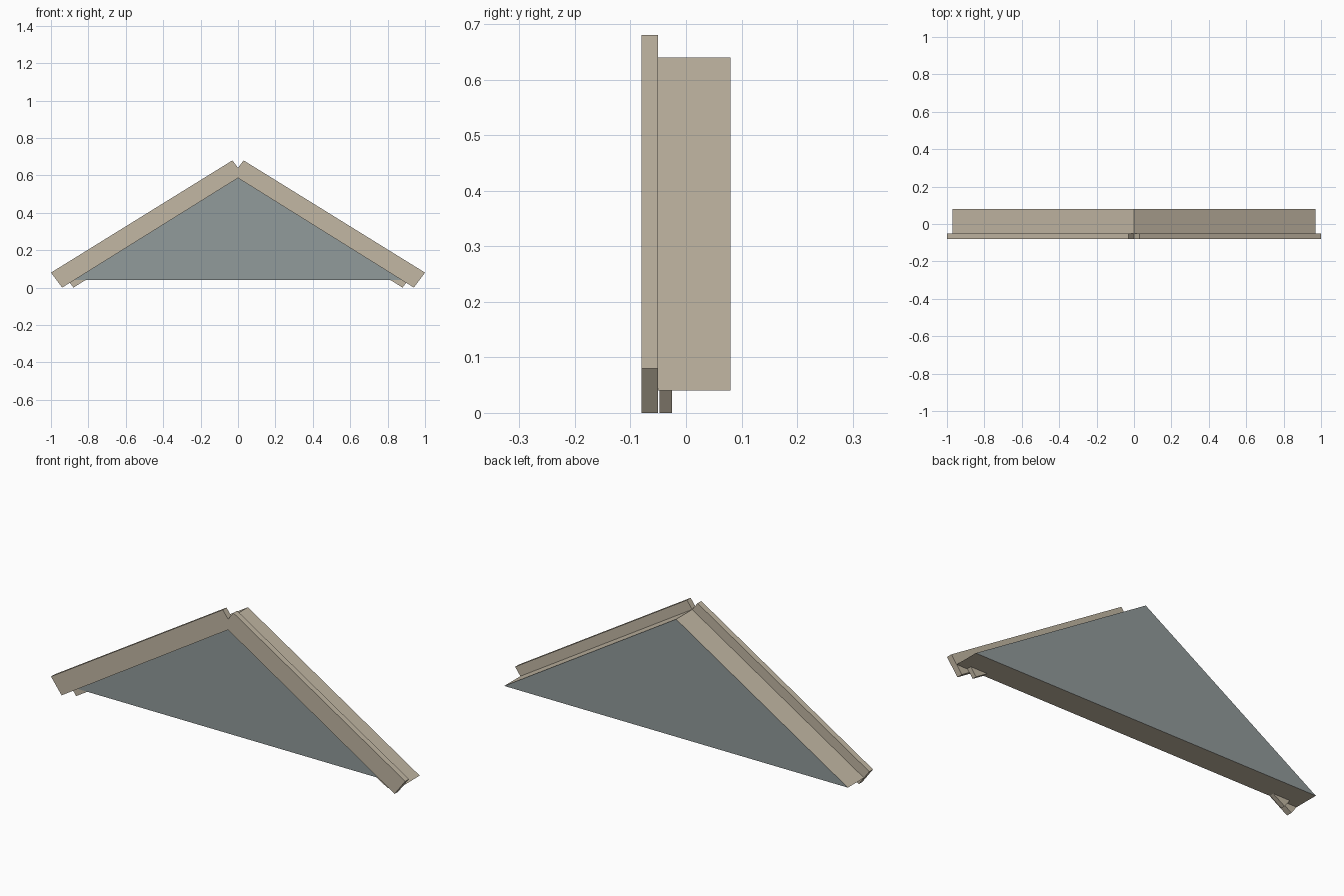
import bpy, bmesh

if "Cube" in bpy.data.objects:
    bpy.data.objects.remove(bpy.data.objects["Cube"])


def material(name, rgb):
    m = bpy.data.materials.new(name)
    m.diffuse_color = (*rgb, 1.0)
    m.use_nodes = True
    m.node_tree.nodes["Principled BSDF"].inputs["Base Color"].default_value = m.diffuse_color
    return m


TAN = material("tan_trim", (0.54, 0.475, 0.37))
GREY = material("grey_panel", (0.285, 0.325, 0.325))


def extrude_profile(name, profile, y0, y1, mats):
    """Extrude an x-z outline from y0 to y1."""
    bm = bmesh.new()
    base = bm.faces.new([bm.verts.new((x, y0, z)) for x, z in profile])
    new = bmesh.ops.extrude_face_region(bm, geom=[base])["geom"]
    moved = [g for g in new if isinstance(g, bmesh.types.BMVert)]
    bmesh.ops.translate(bm, verts=moved, vec=(0, y1 - y0, 0))
    bmesh.ops.recalc_face_normals(bm, faces=bm.faces)
    # front and back take the last material, edges the first
    for f in bm.faces:
        f.material_index = len(mats) - 1 if abs(f.normal.y) > 0.9 else 0
    mesh = bpy.data.meshes.new(name)
    bm.to_mesh(mesh)
    bm.free()
    for m in mats:
        mesh.materials.append(m)
    obj = bpy.data.objects.new(name, mesh)
    bpy.context.collection.objects.link(obj)
    return obj


# gable body: grey triangles with tan slopes and underside
extrude_profile("gable_body", [(-0.97, 0.04), (0.97, 0.04), (0, 0.64)],
                -0.05, 0.08, [TAN, GREY])

# sloping boards, left and right, meeting at the centre line
barge = [(-1.0, 0.08), (-0.94, 0.0), (0, 0.586), (0, 0.64), (-0.03, 0.68)]
# thin inner strips, whose lower ends show below the body
strip = [(-0.92, 0.053), (-0.88, 0.0), (0, 0.545), (0, 0.6)]

for side, s in (("left", 1), ("right", -1)):
    extrude_profile(f"barge_board_{side}", [(s * x, z) for x, z in barge],
                    -0.08, -0.05, [TAN])
    extrude_profile(f"inner_strip_{side}", [(s * x, z) for x, z in strip],
                    -0.048, -0.025, [TAN])
